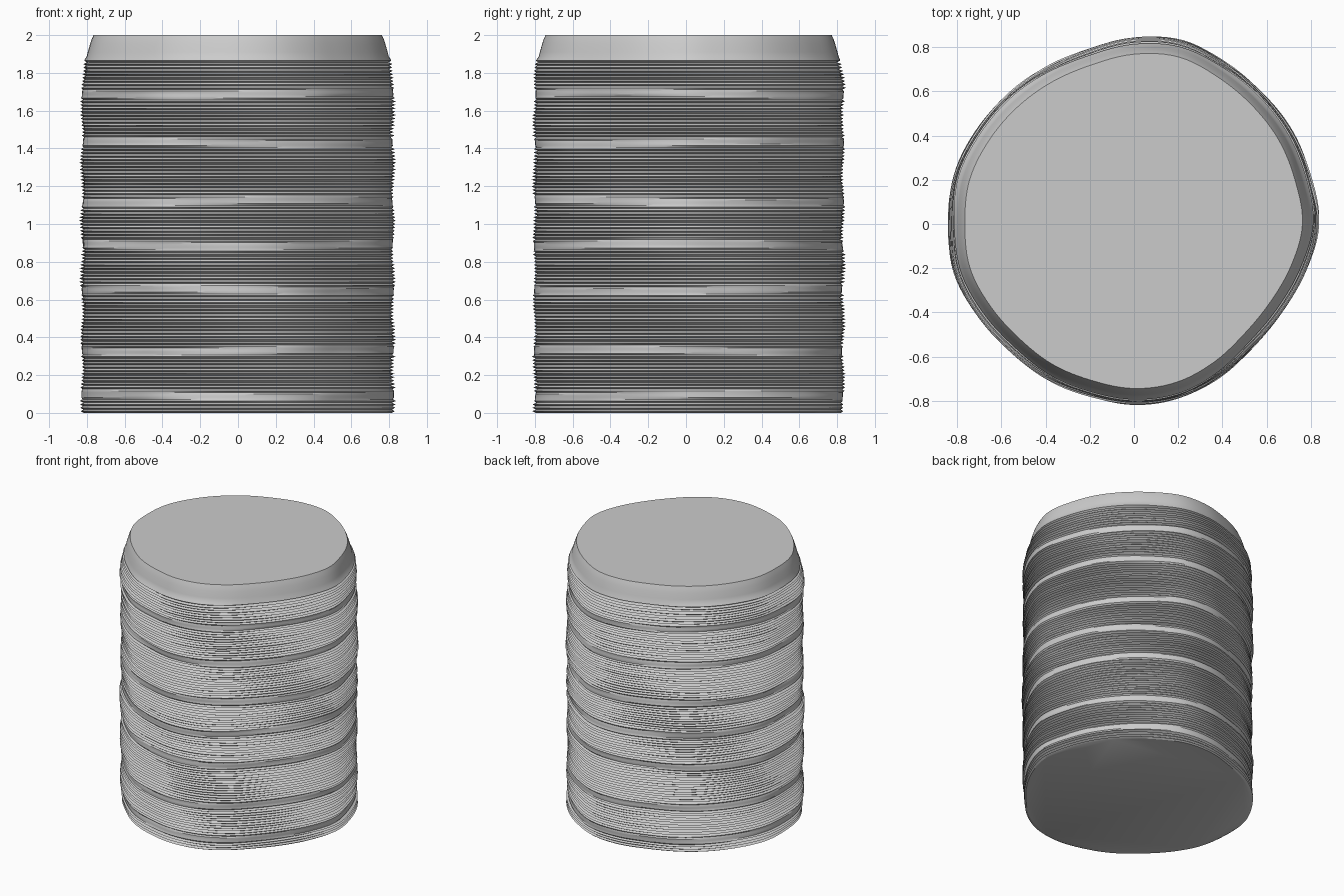
import bpy, bmesh, math, random

random.seed(4)
cube = bpy.data.objects.get("Cube")
if cube:
    bpy.data.objects.remove(cube, do_unlink=True)

SEGMENTS = 144
STEP = 0.009          # half the height of one ridge
NECK = 1.865          # ridges stop here, smooth collar above
# Outline radius every 15 degrees, counter-clockwise from +x
OUTLINE = [.762, .755, .757, .757, .765, .782, .768, .745,
           .742, .747, .757, .770, .765, .768, .748, .733,
           .734, .733, .744, .741, .722, .704, .71, .735]
# Heights of the smooth bands between groups of ridges
BANDS = [.09, .33, .65, .89, 1.12, 1.43, 1.69]


def outline(angle):
    """Smooth closed curve through the outline radii."""
    n = len(OUTLINE)
    t = angle / math.tau * n
    i = int(t)
    f = t - i
    a, b, c, d = (OUTLINE[(i + k) % n] for k in (-1, 0, 1, 2))
    return b + .5 * f * (c - a + f * (2*a - 5*b + 4*c - d + f * (3*(b - c) + d - a)))


def ridge_depth(z, angle):
    """Ridges fade out in the smooth bands, unevenly around the body."""
    gap = min(abs(z - c - .01 * math.sin(2 * angle + 9 * c)) for c in BANDS)
    fade = min(1, max(0, (gap - .016) / .018))
    return .012 * fade * (.8 + .2 * math.sin(3 * angle + 5 * z))


def body_scale(z):
    """Flare below the collar."""
    if z > NECK:
        t = (2 - z) / (2 - NECK)
        return 1 + .055 * t ** .8
    return 1.055 + .022 * min(1, (NECK - z) / .1)


def make_ring(bm, z, side, strength):
    ring = []
    for s in range(SEGMENTS):
        a = math.tau * s / SEGMENTS
        r = outline(a) * body_scale(z)
        if z <= NECK:
            r += side * strength * ridge_depth(z, a)
            r += .005 * math.sin(math.tau * z / .31 + 2 * math.sin(3 * a))
        ring.append(bm.verts.new((r * math.cos(a), r * math.sin(a), z)))
    return ring


# Ridged column with flat ends
bm = bmesh.new()
rings = []
count = round(NECK / STEP)
for i in range(count + 1):
    rings.append(make_ring(bm, i * NECK / count, 1 if i % 2 else -1,
                           random.uniform(.65, 1.15)))
for k in range(1, 7):
    rings.append(make_ring(bm, NECK + (2 - NECK) * k / 6, 0, 0))
for low, high in zip(rings, rings[1:]):
    for s in range(SEGMENTS):
        n = (s + 1) % SEGMENTS
        bm.faces.new((low[s], low[n], high[n], high[s]))
bm.faces.new(rings[-1])
bm.faces.new(rings[0][::-1])

mesh = bpy.data.meshes.new("ridged_column")
bm.to_mesh(mesh)
bm.free()
column = bpy.data.objects.new("ridged_column", mesh)
bpy.context.collection.objects.link(column)

# Plain grey material
grey = bpy.data.materials.new("light_grey")
grey.use_nodes = True
colour = (.6, .6, .6, 1)
grey.diffuse_color = colour
grey.node_tree.nodes["Principled BSDF"].inputs["Base Color"].default_value = colour
mesh.materials.append(grey)

bpy.ops.object.select_all(action='DESELECT')
column.select_set(True)
bpy.context.view_layer.objects.active = column
bpy.ops.object.shade_smooth_by_angle(angle=math.radians(30))
